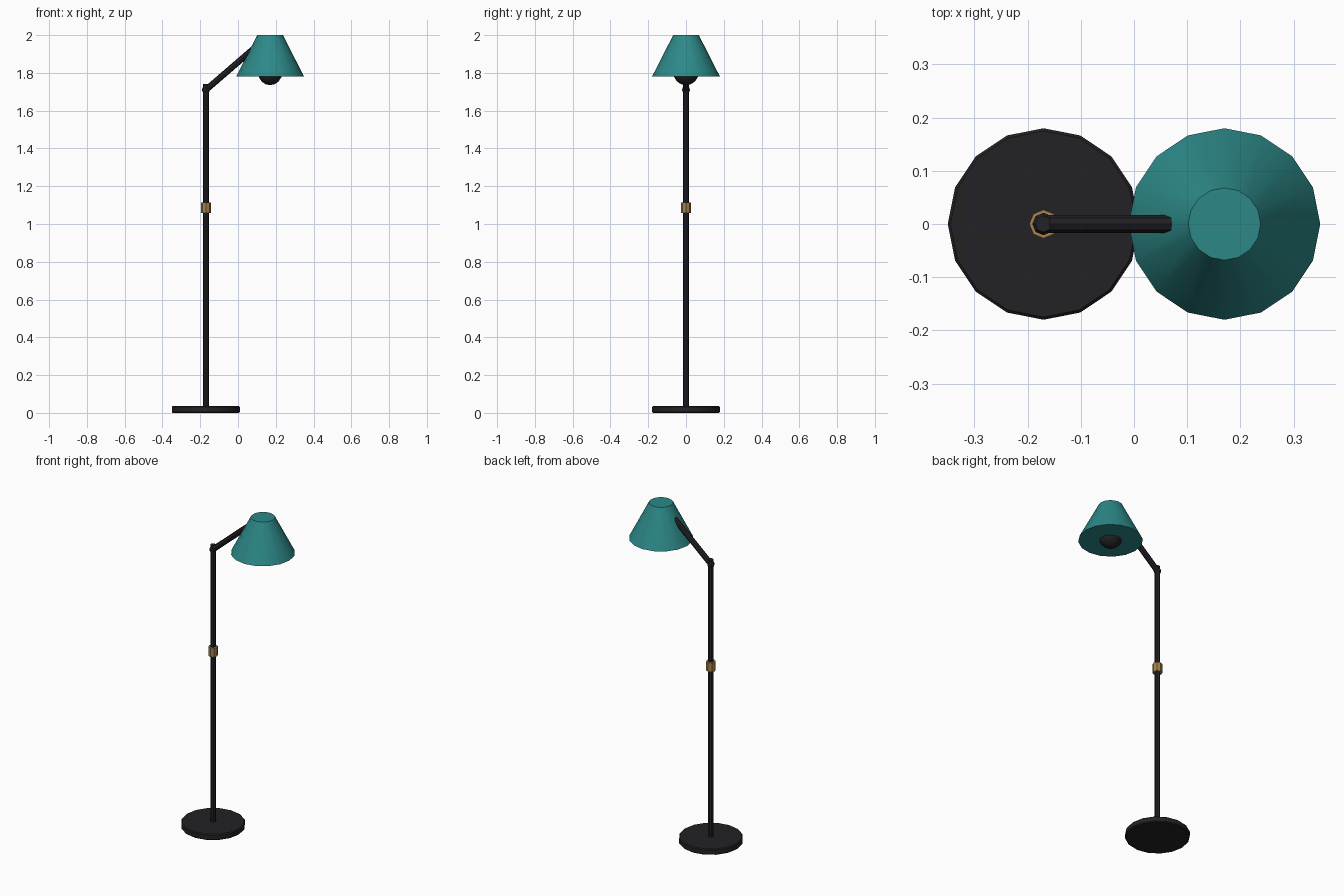
import bpy
from math import radians
from mathutils import Vector

if "Cube" in bpy.data.objects:
    bpy.data.objects.remove(bpy.data.objects["Cube"])


def material(name, rgb):
    m = bpy.data.materials.new(name)
    m.diffuse_color = (*rgb, 1)
    m.use_nodes = True
    m.node_tree.nodes["Principled BSDF"].inputs["Base Color"].default_value = m.diffuse_color
    return m


BLACK = material("black_metal", (0.016, 0.016, 0.019))
BRASS = material("brass", (0.38, 0.23, 0.07))
TEAL = material("teal_enamel", (0.025, 0.25, 0.245))


def finish(name, mat):
    ob = bpy.context.object
    ob.name = name
    ob.data.materials.append(mat)
    bpy.ops.object.shade_smooth_by_angle(angle=radians(30))
    return ob


def rod(name, a, b, r1, r2, sides, mat):
    """Closed cylinder or cone running from point a to point b."""
    a, b = Vector(a), Vector(b)
    d = b - a
    bpy.ops.mesh.primitive_cone_add(
        vertices=sides, radius1=r1, radius2=r2, depth=d.length,
        location=(a + b) / 2, rotation=d.to_track_quat('Z', 'Y').to_euler())
    return finish(name, mat)


def ball(name, loc, r, segs, rings, mat):
    bpy.ops.mesh.primitive_uv_sphere_add(
        segments=segs, ring_count=rings, radius=r, location=loc)
    return finish(name, mat)


PX, SX = -0.17, 0.17  # pole and shade centres

# Round foot with a small chamfer on its rims
base = rod("base", (PX, 0, 0), (PX, 0, 0.036), 0.18, 0.18, 16, BLACK)
bev = base.modifiers.new("rim", 'BEVEL')
bev.width = 0.005
bev.segments = 1
bev.limit_method = 'ANGLE'
bev.angle_limit = radians(40)

# Upright pole with brass collar
rod("pole", (PX, 0, 0.02), (PX, 0, 1.74), 0.0155, 0.0155, 8, BLACK)
rod("collar", (PX, 0, 1.057), (PX, 0, 1.113), 0.027, 0.027, 8, BRASS)

# Joint and slanted arm reaching into the shade
ball("joint", (PX, 0, 1.71), 0.021, 8, 6, BLACK)
rod("arm", (PX, 0, 1.71), (0.1, 0, 1.943), 0.0165, 0.0165, 8, BLACK)

# Conical shade and bulb
rod("shade", (SX, 0, 1.78), (SX, 0, 2.0), 0.18, 0.068, 16, TEAL)
ball("bulb", (SX, 0, 1.802), 0.067, 10, 8, BLACK)
